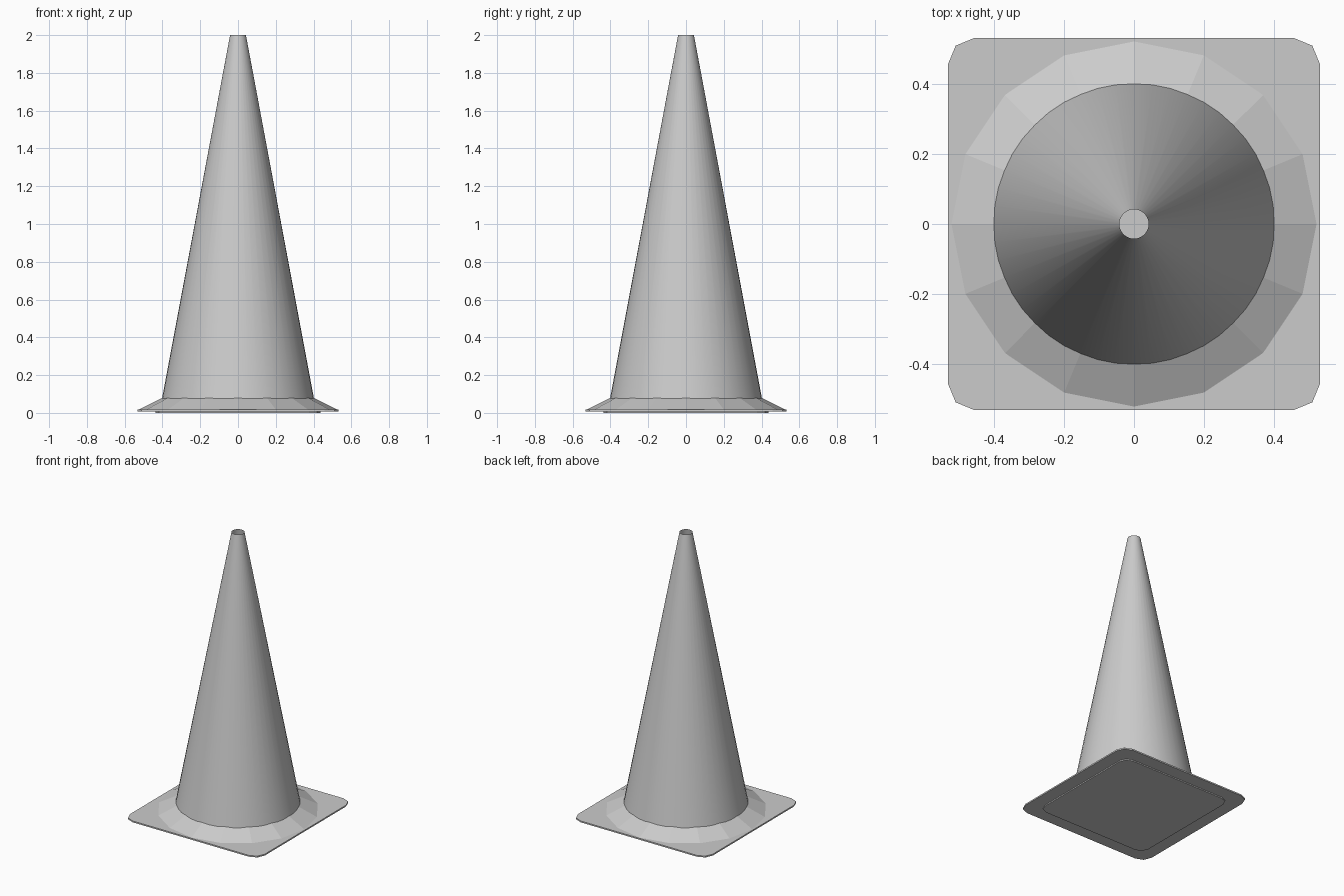
import bpy
import bmesh
import math

cube = bpy.data.objects.get("Cube")
if cube:
    bpy.data.objects.remove(cube, do_unlink=True)

GREY = (0.6, 0.6, 0.6, 1.0)
grey = bpy.data.materials.new("light_grey")
grey.use_nodes = True
grey.diffuse_color = GREY
grey.node_tree.nodes["Principled BSDF"].inputs["Base Color"].default_value = GREY


def ring_profile(radius, sides):
    """Regular polygon with a corner on each axis."""
    return [(radius * math.cos(math.tau * i / sides),
             radius * math.sin(math.tau * i / sides)) for i in range(sides)]


def rounded_square(half, corner):
    """Square with each corner cut by two short edges."""
    c, pts = half - corner, []
    for quarter in range(4):
        for step in range(3):
            a = math.radians(quarter * 90 + step * 45)
            sx = 1 if quarter in (0, 3) else -1
            sy = 1 if quarter in (0, 1) else -1
            pts.append((sx * c + corner * math.cos(a), sy * c + corner * math.sin(a)))
    return pts


def loft(name, layers, cap_bottom=True, cap_top=True, smooth=False):
    """Join matching outlines, each given as (points, height)."""
    bm = bmesh.new()
    loops = [[bm.verts.new((x, y, z)) for x, y in pts] for pts, z in layers]
    for low, high in zip(loops, loops[1:]):
        for i in range(len(low)):
            j = (i + 1) % len(low)
            bm.faces.new((low[i], low[j], high[j], high[i]))
    if cap_bottom:
        bm.faces.new(loops[0][::-1])
    if cap_top:
        bm.faces.new(loops[-1])
    mesh = bpy.data.meshes.new(name)
    bm.to_mesh(mesh)
    bm.free()
    mesh.materials.append(grey)
    obj = bpy.data.objects.new(name, mesh)
    bpy.context.collection.objects.link(obj)
    if smooth:
        mesh.shade_smooth()
    return obj


# Square foot: a thin plate over a smaller raised sole
loft("sole", [(rounded_square(0.437, 0.06), 0), (rounded_square(0.437, 0.06), 0.009)])
loft("base_plate", [(rounded_square(0.533, 0.075), 0.008),
                    (rounded_square(0.533, 0.075), 0.018)])

# Faceted skirt sloping up to the body
loft("skirt", [(ring_profile(0.523, 16), 0.018), (ring_profile(0.38, 16), 0.09)])

# Tall smooth body, open at the tip
loft("cone_body", [(ring_profile(0.407, 48), 0.05), (ring_profile(0.042, 48), 2.0)],
     cap_bottom=False, cap_top=False, smooth=True)
